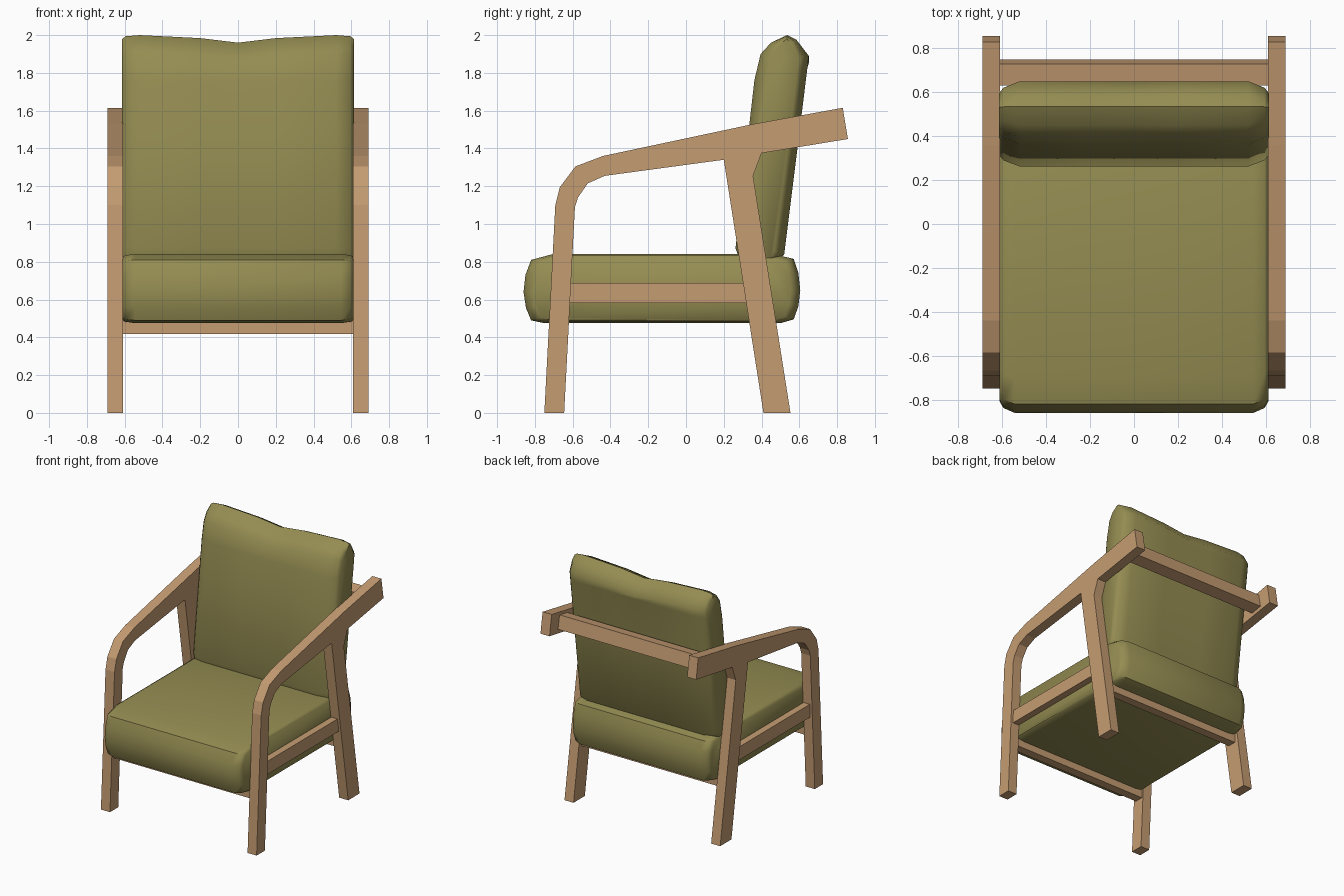
import bpy, bmesh, math
from mathutils import Matrix

if "Cube" in bpy.data.objects:
    bpy.data.objects.remove(bpy.data.objects["Cube"])


def material(name, rgb):
    m = bpy.data.materials.new(name)
    m.diffuse_color = (*rgb, 1)
    m.use_nodes = True
    m.node_tree.nodes["Principled BSDF"].inputs["Base Color"].default_value = m.diffuse_color
    return m


wood = material("light wood", (0.56, 0.335, 0.17))
fabric = material("olive fabric", (0.30, 0.265, 0.085))


def finish(bm, name, mat):
    bmesh.ops.recalc_face_normals(bm, faces=bm.faces[:])
    me = bpy.data.meshes.new(name)
    bm.to_mesh(me)
    bm.free()
    me.materials.append(mat)
    ob = bpy.data.objects.new(name, me)
    bpy.context.collection.objects.link(ob)
    return ob


def loft(name, rings, mat):
    """Skin a row of equal point rings and cap both ends."""
    bm = bmesh.new()
    vs = [[bm.verts.new(p) for p in ring] for ring in rings]
    n = len(vs[0])
    for a, b in zip(vs, vs[1:]):
        for i in range(n):
            j = (i + 1) % n
            bm.faces.new((a[i], a[j], b[j], b[i]))
    bm.faces.new(vs[0])
    bm.faces.new(vs[-1])
    return finish(bm, name, mat)


def bar(name, centre, size, tilt=0):
    bm = bmesh.new()
    bmesh.ops.create_cube(bm, size=1, matrix=Matrix.Translation(centre)
                          @ Matrix.Rotation(tilt, 4, 'X')
                          @ Matrix.Diagonal((*size, 1)))
    return finish(bm, name, wood)


def cushion(name, profile, stations, slope, dip=0):
    """Loft a (y, z) profile across x, shrinking it towards the sides."""
    ys, zs = zip(*profile)
    cy, cz = (min(ys) + max(ys)) / 2, (min(zs) + max(zs)) / 2
    rings = []
    for x, fy, fz, d in [(-s[0], *s[1:]) for s in stations] + stations[-2::-1]:
        ring = []
        for y, z in profile:
            mid = cy + (z - cz) * slope
            sag = dip * d if z > 1.85 else 0
            ring.append((x, mid + (y - mid) * fy, cz + (z - cz) * fz - sag))
        rings.append(ring)
    ob = loft(name, rings, fabric)
    bpy.ops.object.select_all(action='DESELECT')
    bpy.context.view_layer.objects.active = ob
    ob.select_set(True)
    bpy.ops.object.shade_smooth_by_angle(angle=math.radians(50))
    return ob


# Side frames: front leg, bent arm and rear leg in one outline
outline = [(-0.75, 0), (-0.645, 0), (-0.588, 1.09), (-0.572, 1.14),
           (-0.52, 1.215), (-0.43, 1.255), (0.20, 1.34), (0.41, 0),
           (0.553, 0), (0.355, 1.255), (0.40, 1.375), (0.857, 1.45),
           (0.83, 1.615), (0.36, 1.53), (-0.44, 1.36), (-0.585, 1.305),
           (-0.668, 1.195), (-0.692, 1.10)]
for side, s in (("left", -1), ("right", 1)):
    loft(f"{side}_side_frame",
         [[(s * x, y, z) for y, z in outline] for x in (0.61, 0.69)], wood)
    bar(f"{side}_seat_rail", (s * 0.643, -0.13, 0.635), (0.055, 0.98, 0.105))

# Cross rails under the seat and behind the back
bar("front_cross_rail", (0, -0.67, 0.455), (1.24, 0.07, 0.075))
bar("rear_cross_rail", (0, 0.415, 0.455), (1.24, 0.07, 0.075))
bar("back_cross_rail", (0, 0.69, 1.51), (1.24, 0.10, 0.11), math.radians(10.5))

# Seat cushion
seat = [(-0.75, 0.475), (-0.82, 0.49), (-0.847, 0.555), (-0.86, 0.64),
        (-0.85, 0.73), (-0.82, 0.81), (-0.70, 0.842), (0.46, 0.842),
        (0.57, 0.815), (0.595, 0.74), (0.605, 0.65), (0.595, 0.565),
        (0.57, 0.495), (0.50, 0.475)]
cushion("seat_cushion", seat,
        [(0.612, 0.93, 0.91, 0), (0.595, 0.97, 0.96, 0),
         (0.545, 1, 1, 0), (0, 1, 1, 0)], 0)

# Back cushion, leaning back with a dip along the top edge
back = [(0.29, 0.80), (0.262, 0.87), (0.33, 1.48), (0.362, 1.76),
        (0.395, 1.90), (0.45, 1.96), (0.535, 2.0), (0.585, 1.975),
        (0.65, 1.89), (0.643, 1.83), (0.60, 1.48), (0.52, 0.84), (0.49, 0.80)]
cushion("back_cushion", back,
        [(0.614, 0.60, 0.965, 0), (0.595, 0.78, 0.99, 0),
         (0.52, 1, 1, 0), (0.2, 1, 1, 0.4), (0, 1, 1, 1)], 0.125, dip=0.04)
